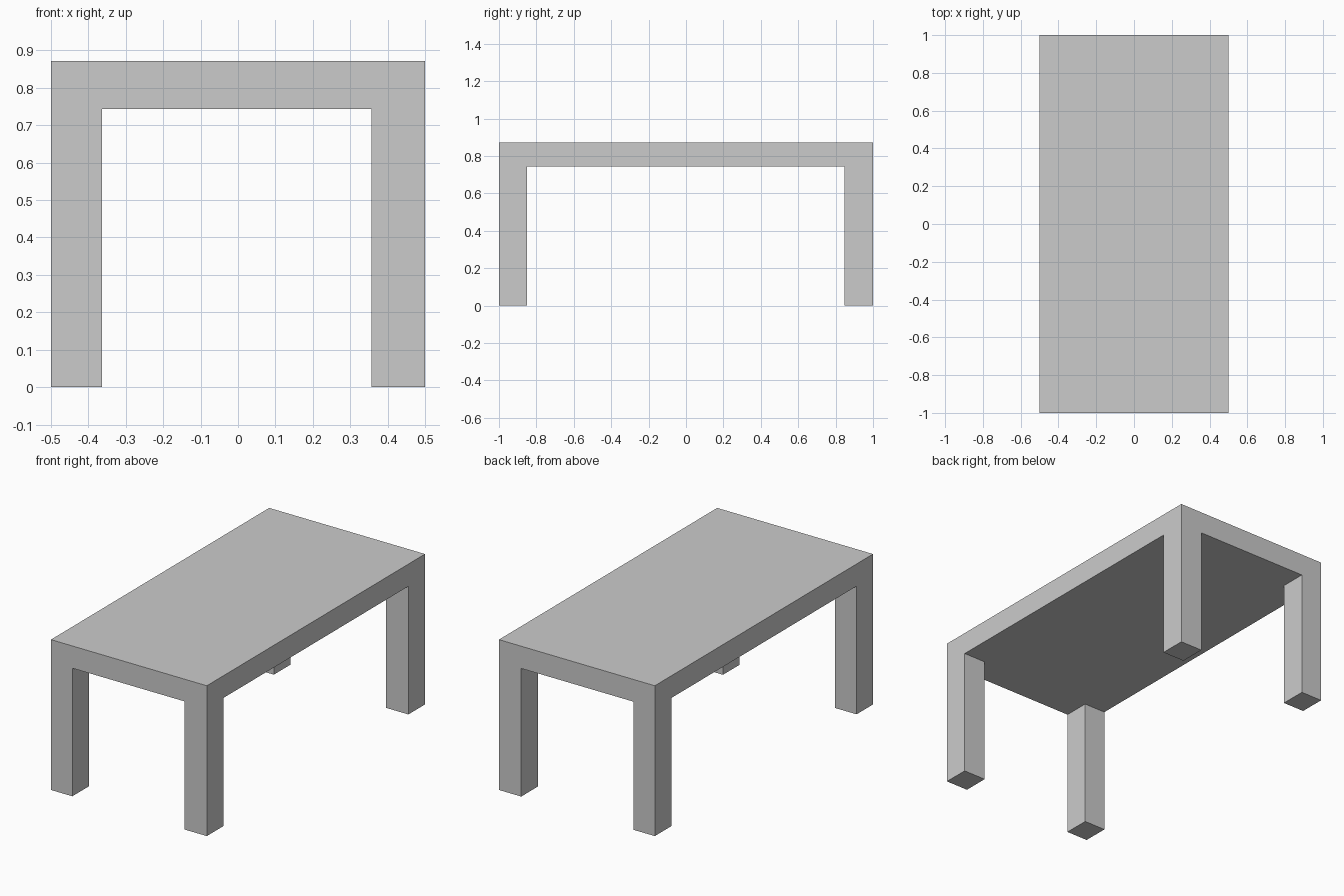
import bpy
import bmesh

if "Cube" in bpy.data.objects:
    bpy.data.objects.remove(bpy.data.objects["Cube"])

# Grid lines: outer edges and the inner faces of the legs
XS = [-0.5, -0.363, 0.357, 0.5]
YS = [-1.0, -0.849, 0.847, 1.0]
UNDERSIDE, TOP = 0.743, 0.872

bm = bmesh.new()

# Underside of the top, split 3 x 3 so the corner cells match the legs
grid = [[bm.verts.new((x, y, UNDERSIDE)) for y in YS] for x in XS]
cells = {}
for i in range(3):
    for j in range(3):
        cells[i, j] = bm.faces.new((grid[i][j], grid[i][j + 1],
                                    grid[i + 1][j + 1], grid[i + 1][j]))


def extrude_to(faces, z, keep):
    """Extrude faces straight to height z."""
    out = bmesh.ops.extrude_face_region(bm, geom=faces, use_keep_orig=keep)
    for v in out["geom"]:
        if isinstance(v, bmesh.types.BMVert):
            v.co.z = z


# Tabletop slab
extrude_to(list(cells.values()), TOP, True)

# Four legs pulled down from the corner cells
for key in ((0, 0), (2, 0), (0, 2), (2, 2)):
    extrude_to([cells[key]], 0.0, False)
    if cells[key].is_valid:
        bm.faces.remove(cells[key])

# Merge the coplanar pieces into clean flat faces
bmesh.ops.recalc_face_normals(bm, faces=bm.faces[:])
bmesh.ops.dissolve_limit(bm, angle_limit=0.01, verts=bm.verts[:], edges=bm.edges[:])
bmesh.ops.recalc_face_normals(bm, faces=bm.faces[:])

mesh = bpy.data.meshes.new("table")
bm.to_mesh(mesh)
bm.free()
table = bpy.data.objects.new("table", mesh)
bpy.context.collection.objects.link(table)
